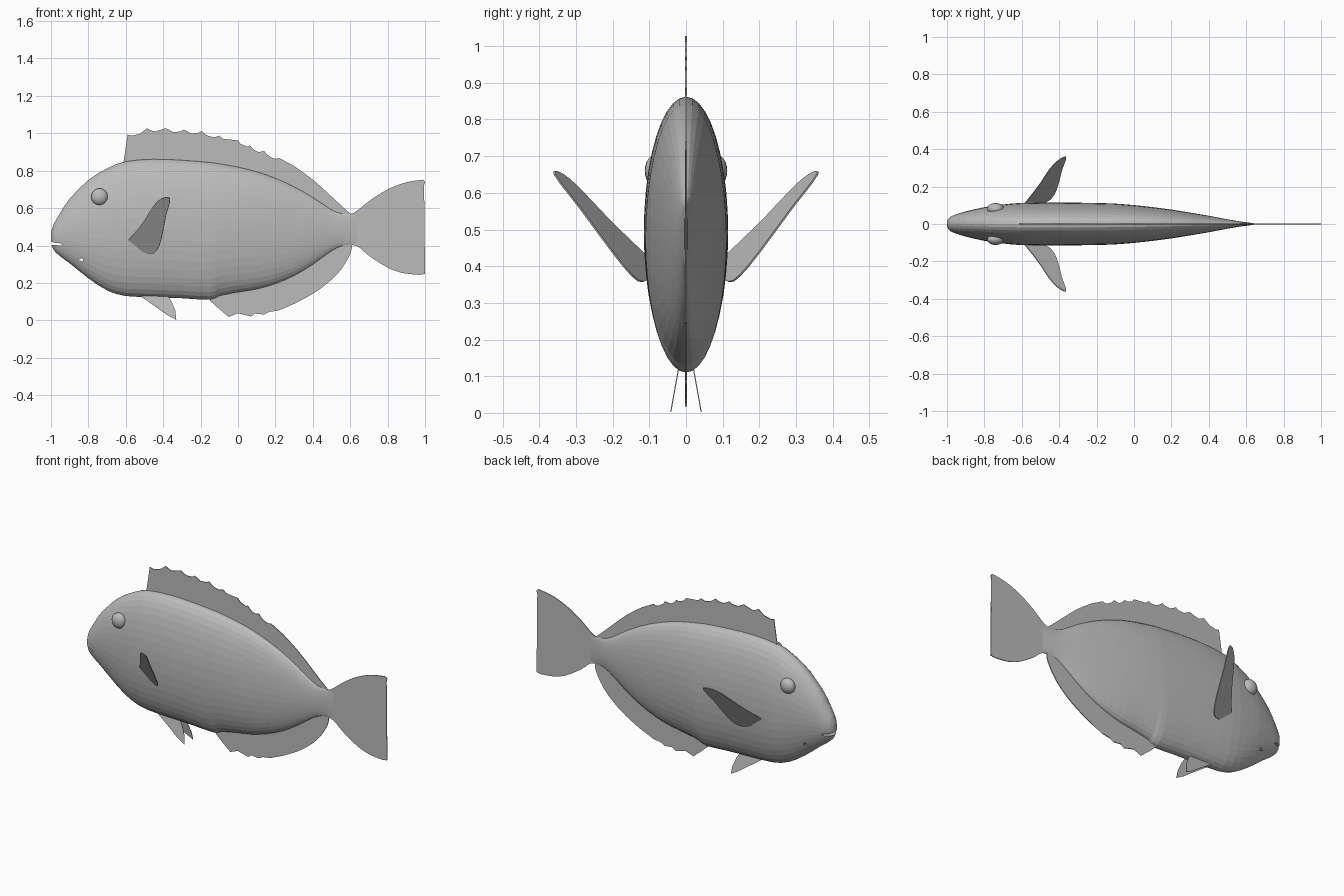
import bpy, bmesh, math
from mathutils import Vector

cube = bpy.data.objects.get("Cube")
if cube:
    bpy.data.objects.remove(cube)

grey = bpy.data.materials.new("plain grey")
grey.use_nodes = True
GREY = (0.5, 0.5, 0.5, 1)
grey.diffuse_color = GREY
grey.node_tree.nodes["Principled BSDF"].inputs["Base Color"].default_value = GREY


def make(name, bm):
    bmesh.ops.recalc_face_normals(bm, faces=bm.faces)
    mesh = bpy.data.meshes.new(name)
    bm.to_mesh(mesh)
    bm.free()
    mesh.materials.append(grey)
    obj = bpy.data.objects.new(name, mesh)
    bpy.context.collection.objects.link(obj)
    return obj


def smooth_path(points, steps):
    """Catmull-Rom resampling of a list of points of any dimension."""
    out = []
    for i in range(len(points) - 1):
        a, b, c, d = (Vector(points[min(max(i + k, 0), len(points) - 1)]) for k in (-1, 0, 1, 2))
        for s in range(steps):
            t = s / steps
            out.append(0.5 * (2 * b + (c - a) * t + (2 * a - 5 * b + 4 * c - d) * t * t
                              + (3 * b - a - 3 * c + d) * t ** 3))
    out.append(Vector(points[-1]))
    return out


def scallops(tips, dip, steps=5):
    """Outline sagging between successive spine tips."""
    out = []
    for (x0, z0), (x1, z1) in zip(tips, tips[1:]):
        for s in range(steps):
            t = s / steps
            out.append((x0 + (x1 - x0) * t, z0 + (z1 - z0) * t + dip * math.sin(math.pi * t) ** 0.7))
    return out + [tips[-1]]


def fin(name, outline, side_of=lambda x, z: 0.0, thickness=0.005):
    bm = bmesh.new()
    bm.faces.new([bm.verts.new((p[0], side_of(p[0], p[1]), p[1])) for p in outline])
    bmesh.ops.triangulate(bm, faces=bm.faces)
    obj = make(name, bm)
    mod = obj.modifiers.new("thickness", 'SOLIDIFY')
    mod.thickness = thickness
    mod.offset = 0
    return obj


# Body: elliptical rings as (x, top, bottom, half width)
stations = [
    (-1.0, 0.47, 0.41, 0.014), (-0.985, 0.515, 0.375, 0.036), (-0.95, 0.575, 0.342, 0.052),
    (-0.9, 0.65, 0.305, 0.067), (-0.8, 0.75, 0.225, 0.09), (-0.7, 0.812, 0.16, 0.104),
    (-0.6, 0.85, 0.13, 0.113), (-0.45, 0.862, 0.123, 0.115), (-0.3, 0.857, 0.118, 0.114),
    (-0.15, 0.845, 0.11, 0.111), (-0.1, 0.838, 0.13, 0.109), (0.0, 0.82, 0.15, 0.101),
    (0.1, 0.795, 0.166, 0.09), (0.2, 0.76, 0.195, 0.077), (0.3, 0.715, 0.238, 0.061),
    (0.4, 0.658, 0.298, 0.044), (0.5, 0.592, 0.37, 0.025), (0.56, 0.571, 0.398, 0.015),
    (0.64, 0.57, 0.405, 0.004)]
SIDES = 40
bm = bmesh.new()
rings = []
for x, top, bottom, half in smooth_path(stations, 2):
    mid, tall = (top + bottom) / 2, (top - bottom) / 2
    angles = [2 * math.pi * i / SIDES for i in range(SIDES)]
    rings.append([bm.verts.new((x, half * math.sin(a), mid + tall * math.cos(a))) for a in angles])
for r, q in zip(rings, rings[1:]):
    for i in range(SIDES):
        j = (i + 1) % SIDES
        bm.faces.new((r[i], r[j], q[j], q[i]))
bm.faces.new(rings[0])
bm.faces.new(rings[-1])
body = make("body", bm)


# Mouth opening and small jaw-corner hole, cut through the head
def cutter(name, outline):
    bm = bmesh.new()
    face = bm.faces.new([bm.verts.new((x, -0.2, z)) for x, z in outline])
    moved = bmesh.ops.extrude_face_region(bm, geom=[face])["geom"]
    bmesh.ops.translate(bm, vec=(0, 0.4, 0), verts=[v for v in moved if isinstance(v, bmesh.types.BMVert)])
    obj = make(name, bm)
    obj.hide_render = True
    obj.hide_set(True)
    mod = body.modifiers.new(name, 'BOOLEAN')
    mod.operation = 'DIFFERENCE'
    mod.solver = 'EXACT'
    mod.object = obj


cutter("mouth_cutter", [(-1.03, 0.43), (-0.98, 0.415), (-0.945, 0.411), (-0.94, 0.4), (-0.98, 0.402), (-1.03, 0.4)])
cutter("jaw_corner_cutter", [(-0.855, 0.322), (-0.832, 0.334), (-0.828, 0.314)])

# Dorsal fin, with its base sunk into the back
back = [(s[0], s[1] - 0.02) for s in stations if -0.6 <= s[0] <= 0.56]
spines = [(-0.59, 0.993), (-0.485, 1.027), (-0.385, 1.027), (-0.29, 1.02), (-0.195, 1.012),
          (-0.1, 0.988), (0.0, 0.962), (0.065, 0.935), (0.14, 0.905), (0.22, 0.868)]
rear = [tuple(p) for p in smooth_path([(0.3, 0.825), (0.4, 0.752), (0.5, 0.662), (0.57, 0.597), (0.608, 0.565)], 3)]
fin("dorsal_fin", [(-0.613, 0.84)] + scallops(spines, -0.018) + rear + back[::-1])

# Anal fin, with hooked spines at the front
belly = [(s[0], s[2] + 0.02) for s in stations if -0.15 <= s[0] <= 0.56]
hooks = [(-0.15, 0.105), (-0.1, 0.06), (-0.05, 0.018), (-0.063, 0.052), (0.0, 0.038), (0.07, 0.02),
         (0.056, 0.045), (0.09, 0.036), (0.14, 0.031), (0.13, 0.052), (0.17, 0.046), (0.215, 0.052), (0.21, 0.06)]
trail = [tuple(p) for p in smooth_path([(0.3, 0.088), (0.4, 0.142), (0.48, 0.2), (0.55, 0.27),
                                        (0.6, 0.355), (0.61, 0.405)], 3)]
fin("anal_fin", hooks + trail + belly[::-1])

# Tail fin
upper = [(0.56, 0.565), (0.62, 0.575), (0.7, 0.637), (0.8, 0.7), (0.9, 0.738), (0.99, 0.752)]
notch = [(1.0, 0.74), (0.982, 0.67), (0.975, 0.57), (0.971, 0.46), (0.976, 0.35), (0.987, 0.28), (1.0, 0.248)]
lower = [(0.97, 0.243), (0.88, 0.253), (0.8, 0.282), (0.7, 0.345), (0.64, 0.395), (0.56, 0.41)]
fin("tail_fin", [p for part in (upper, notch, lower) for p in smooth_path(part, 3)])

# Paired fins and eyes
pectoral = [(-0.585, 0.43), (-0.55, 0.47), (-0.5, 0.535), (-0.45, 0.615), (-0.41, 0.65), (-0.37, 0.658),
            (-0.365, 0.63), (-0.385, 0.56), (-0.4, 0.48), (-0.42, 0.4), (-0.45, 0.36), (-0.5, 0.362),
            (-0.55, 0.38), (-0.585, 0.43)]
pelvic = [(-0.53, 0.135), (-0.44, 0.073), (-0.38, 0.03), (-0.33, 0.003), (-0.335, 0.05), (-0.355, 0.1), (-0.38, 0.14)]
for label, side in (("left", 1), ("right", -1)):
    fin(label + "_pectoral_fin", smooth_path(pectoral, 2)[:-1],
        lambda x, z: side * (0.115 + 0.482 * x + 0.644 * z))
    fin(label + "_pelvic_fin", pelvic, lambda x, z: side * (0.042 - 0.18 * z), 0.003)
    bm = bmesh.new()
    bmesh.ops.create_uvsphere(bm, u_segments=20, v_segments=12, radius=0.045)
    bmesh.ops.scale(bm, vec=(1, 0.7, 1), verts=bm.verts)
    bmesh.ops.translate(bm, vec=(-0.74, side * 0.081, 0.66), verts=bm.verts)
    eye = make(label + "_eye", bm)
    eye.data.shade_smooth()
